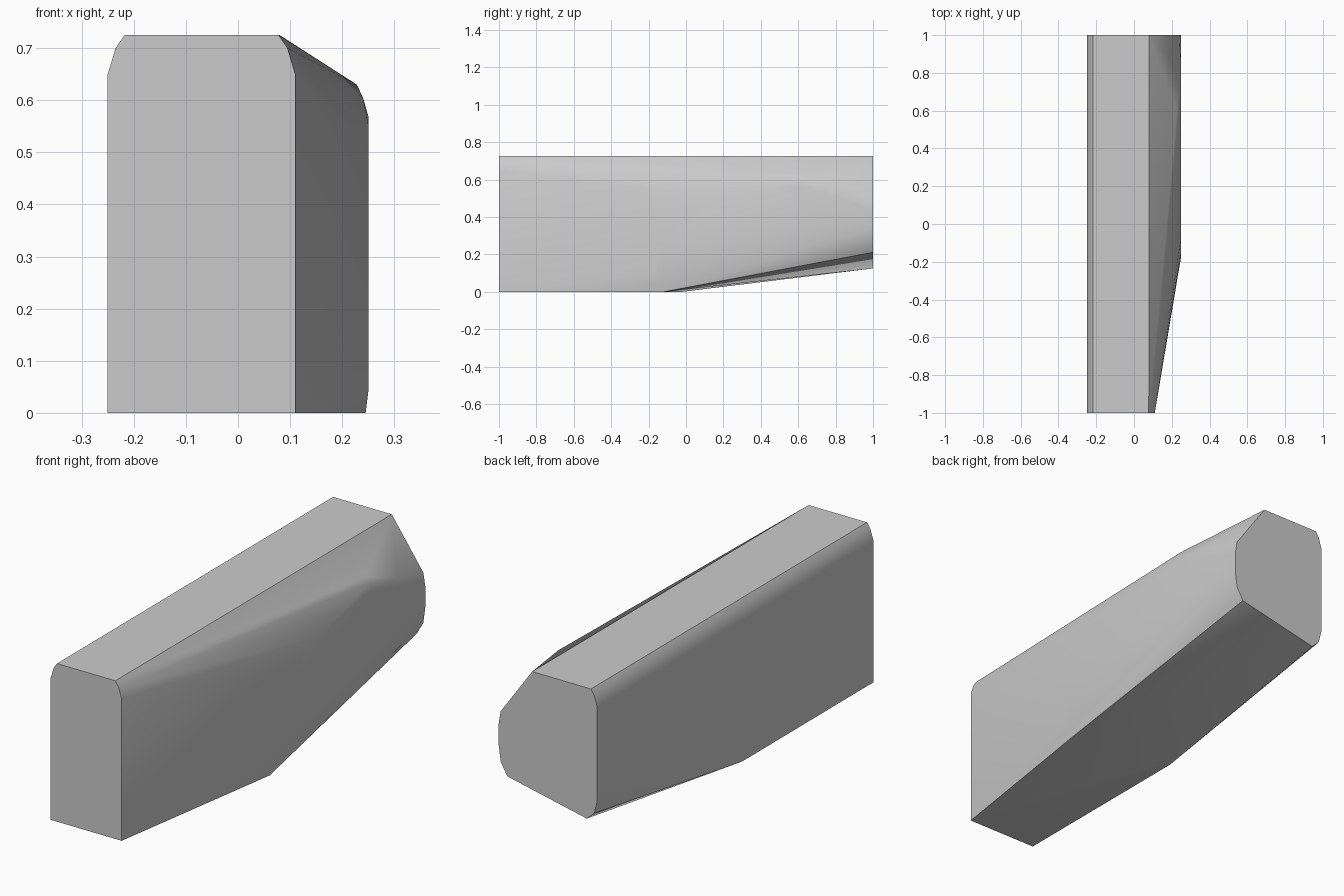
import bpy
import bmesh
from math import radians, cos, sin

default_cube = bpy.data.objects.get("Cube")
if default_cube:
    bpy.data.objects.remove(default_cube, do_unlink=True)

FRONT, BACK = -1.0, 1.0
LEFT_X, RIGHT_X = -0.25, 0.25
TOP = 0.725


def make_material(name, grey):
    material = bpy.data.materials.new(name)
    material.use_nodes = True
    color = (grey, grey, grey, 1.0)
    material.diffuse_color = color
    material.node_tree.nodes["Principled BSDF"].inputs["Base Color"].default_value = color
    return material


def section(y, outline):
    """Place an x, z outline at one depth."""
    return [(x, y, z) for x, z in outline]


def shoulder(x, side):
    """Rounded upper corner on a vertical wall."""
    return [(x, 0.65), (x - side * 0.015, 0.70), (x - side * 0.032, TOP)]


def build_hull(name, points, material):
    bm = bmesh.new()
    for point in points:
        bm.verts.new(point)
    result = bmesh.ops.convex_hull(bm, input=bm.verts)
    loose = {g for g in result["geom_interior"] + result["geom_unused"]
             if isinstance(g, bmesh.types.BMVert)}
    bmesh.ops.delete(bm, geom=list(loose), context="VERTS")
    bmesh.ops.dissolve_limit(bm, angle_limit=radians(0.2),
                             verts=bm.verts, edges=bm.edges)
    bmesh.ops.recalc_face_normals(bm, faces=bm.faces)
    mesh = bpy.data.meshes.new(name)
    bm.to_mesh(mesh)
    bm.free()
    mesh.materials.append(material)
    obj = bpy.data.objects.new(name, mesh)
    bpy.context.collection.objects.link(obj)
    bpy.ops.object.select_all(action="DESELECT")
    obj.select_set(True)
    bpy.context.view_layer.objects.active = obj
    bpy.ops.object.shade_smooth_by_angle(angle=radians(30))
    return obj


# Narrow front end with square bottom corners
front = [(LEFT_X, 0), (0.11, 0)] + shoulder(LEFT_X, -1) + shoulder(0.11, 1)

# Back end: chamfered on the wide side, raised and tilted underneath
back = shoulder(LEFT_X, -1) + [
    (LEFT_X, 0.22), (-0.235, 0.16), (-0.197, 0.125),
    (0.206, 0.211), (0.24, 0.27), (RIGHT_X, 0.345),
    (RIGHT_X, 0.44), (0.24, 0.5), (0.08, TOP)]

# Flat bulge on the wide side, bounded by an elliptical arc
bulge = [(RIGHT_X, 0.6 + 0.77 * cos(radians(a)), 0.1 + 0.47 * sin(radians(a)))
         for a in range(75, 181, 15)]

# Rounded crest above the bulge and the break lines along the underside
crest = [(0.24, 0.6, 0.605), (0.228, 0.6, 0.63)]
keel = [(RIGHT_X, -0.16, 0.04), (0.245, -0.12, 0), (LEFT_X, -0.05, 0),
        (-0.235, -0.02, 0)]

points = section(FRONT, front) + section(BACK, back) + bulge + crest + keel
build_hull("tapered_block", points, make_material("plain_grey", 0.6))
